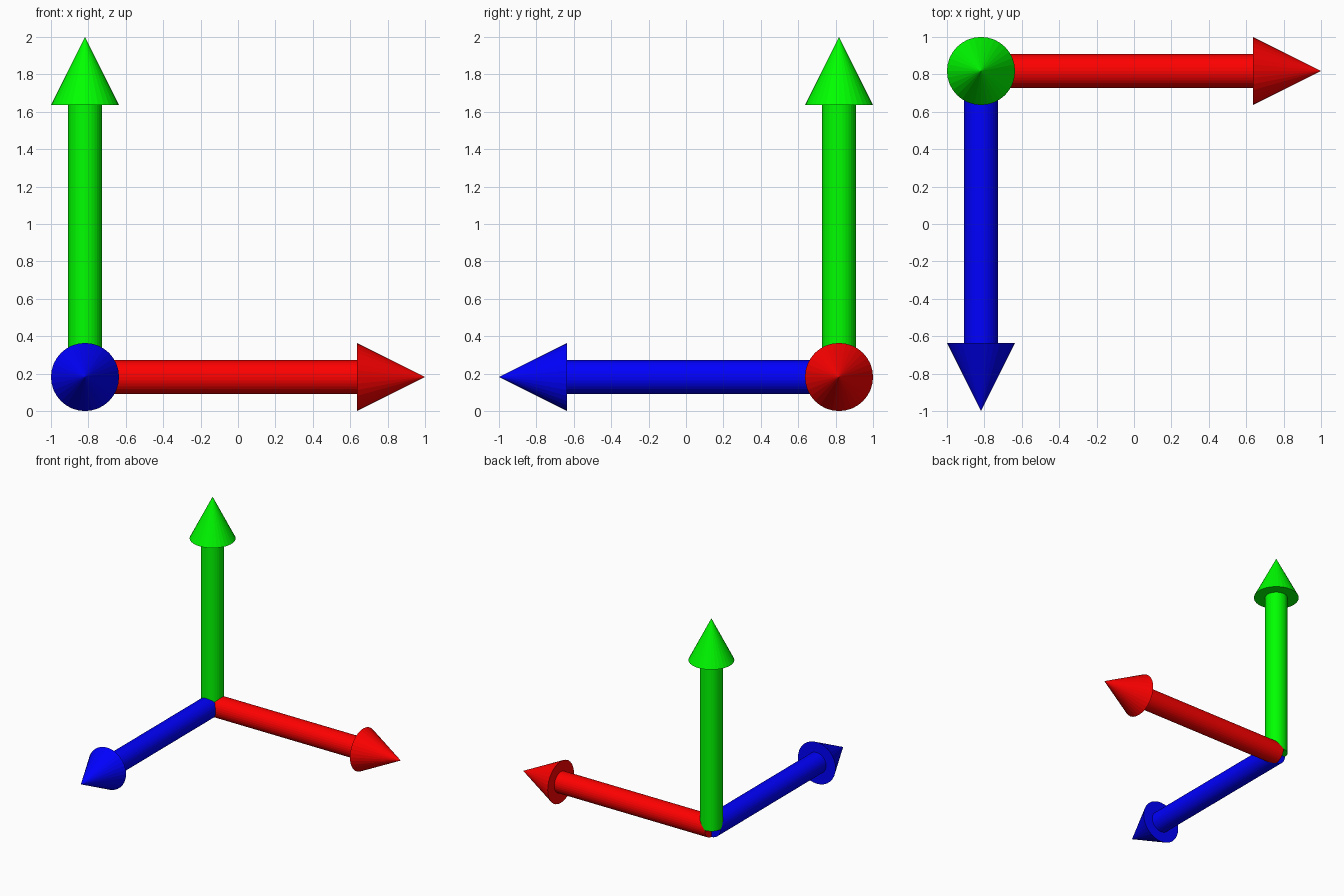
import bpy
from mathutils import Vector

if "Cube" in bpy.data.objects:
    bpy.data.objects.remove(bpy.data.objects["Cube"])

ORIGIN = Vector((-0.818, 0.818, 0.182))
SHAFT_LEN, HEAD_LEN = 1.454, 0.364
SHAFT_R, HEAD_R = 0.091, 0.182
SIDES = 32


def finish(name, mat):
    obj = bpy.context.object
    obj.name = name
    obj.data.materials.append(mat)


def arrow(name, direction, color):
    d = Vector(direction)
    rot = d.to_track_quat('Z', 'Y').to_euler()
    mat = bpy.data.materials.new(name + "_colour")
    mat.diffuse_color = (*color, 1)
    mat.use_nodes = True
    mat.node_tree.nodes["Principled BSDF"].inputs["Base Color"].default_value = mat.diffuse_color
    # shaft starting at the shared corner
    bpy.ops.mesh.primitive_cylinder_add(
        vertices=SIDES, radius=SHAFT_R, depth=SHAFT_LEN,
        location=ORIGIN + d * SHAFT_LEN / 2, rotation=rot)
    finish(name + "_shaft", mat)
    # pointed head
    bpy.ops.mesh.primitive_cone_add(
        vertices=SIDES, radius1=HEAD_R, radius2=0, depth=HEAD_LEN,
        location=ORIGIN + d * (SHAFT_LEN + HEAD_LEN / 2), rotation=rot)
    finish(name + "_head", mat)


# three arrows: right, up and towards the front
arrow("right_arrow", (1, 0, 0), (1, 0, 0))
arrow("up_arrow", (0, 0, 1), (0, 1, 0))
arrow("front_arrow", (0, -1, 0), (0, 0, 1))
